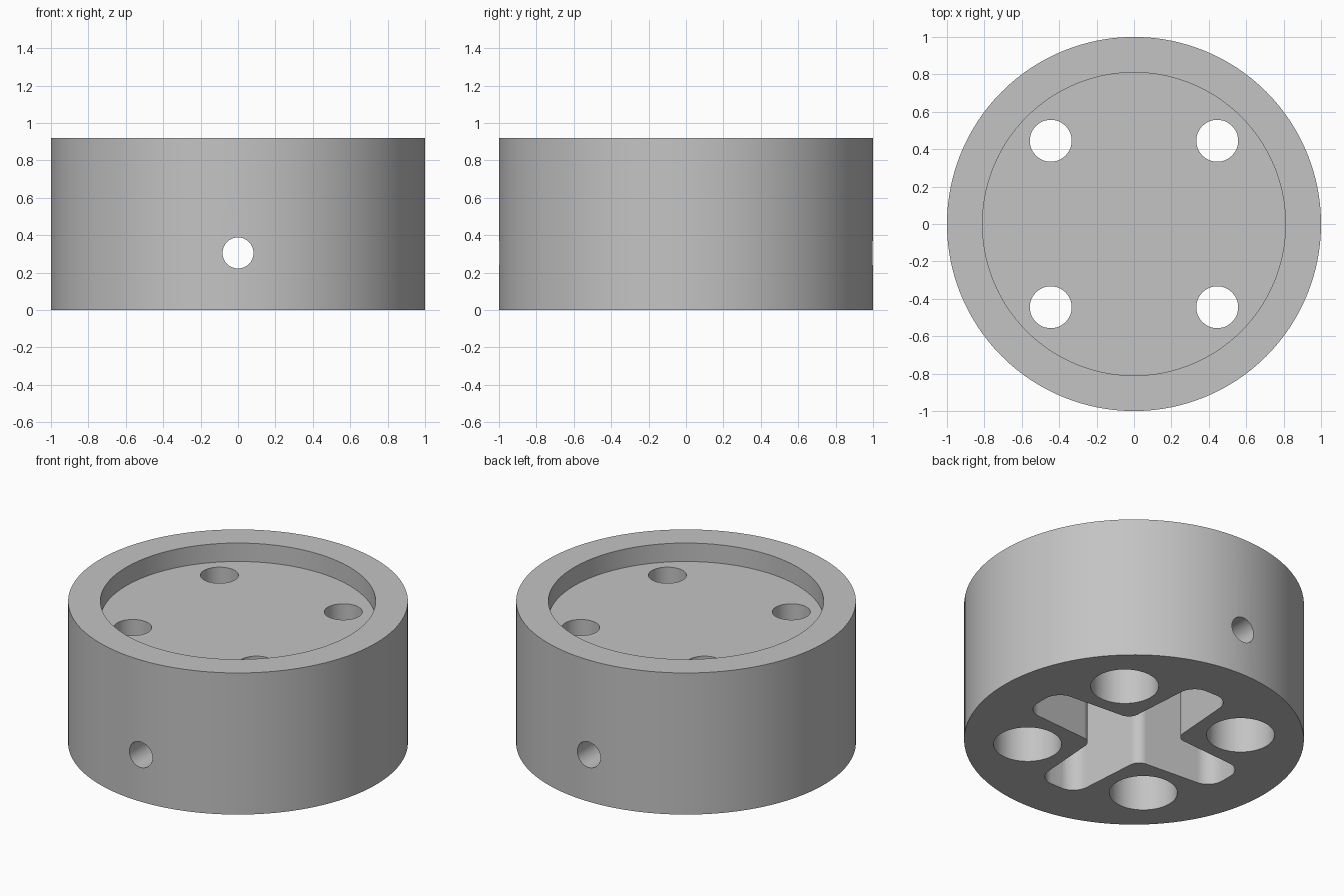
import bpy, bmesh, math
from mathutils import Matrix, Vector

cube = bpy.data.objects.get("Cube")
if cube:
    bpy.data.objects.remove(cube, do_unlink=True)

HEIGHT = 0.92
FLOOR = 0.80       # floor of the round top recess
POCKET = 0.60      # depth of the underside pockets
BOLT = 0.445       # bolt position along x and y

grey = bpy.data.materials.new("plain grey")
grey.use_nodes = True
grey.diffuse_color = (0.55, 0.55, 0.55, 1)
grey.node_tree.nodes["Principled BSDF"].inputs["Base Color"].default_value = (0.55, 0.55, 0.55, 1)


def add_object(name, bm):
    bmesh.ops.recalc_face_normals(bm, faces=bm.faces)
    mesh = bpy.data.meshes.new(name)
    bm.to_mesh(mesh)
    bm.free()
    mesh.materials.append(grey)
    obj = bpy.data.objects.new(name, mesh)
    bpy.context.collection.objects.link(obj)
    return obj


def cylinder(name, radius, z0, z1, x=0, y=0, sides=64):
    bm = bmesh.new()
    bmesh.ops.create_cone(bm, cap_ends=True, segments=sides, radius1=radius, radius2=radius,
                          depth=z1 - z0, matrix=Matrix.Translation((x, y, (z0 + z1) / 2)))
    return add_object(name, bm)


def cross_cutter(name, root, tip, reach, z0, z1):
    """Four tapered arms with rounded tips and rounded inner corners."""
    bm = bmesh.new()
    verts = []
    for k in range(4):
        turn = Matrix.Rotation(k * math.pi / 2, 3, 'Z')
        for p in ((root, -root), (reach, -tip), (reach, tip)):
            verts.append(bm.verts.new(turn @ Vector((*p, z0))))
    base = bm.faces.new(verts)
    side = bmesh.ops.extrude_face_region(bm, geom=[base])["geom"]
    bmesh.ops.translate(bm, vec=(0, 0, z1 - z0),
                        verts=[v for v in side if isinstance(v, bmesh.types.BMVert)])
    for inner, radius in ((False, 0.10), (True, 0.06)):
        edges = []
        for e in bm.edges:
            a, b = (v.co for v in e.verts)
            upright = (a - b).xy.length < 1e-5
            is_root = abs(abs(a.x) - root) < 1e-4 and abs(abs(a.y) - root) < 1e-4
            is_tip = max(abs(a.x), abs(a.y)) > reach - 1e-4 and abs(min(abs(a.x), abs(a.y)) - tip) < 1e-4
            if upright and (is_root if inner else is_tip):
                edges.append(e)
        bmesh.ops.bevel(bm, geom=edges, offset=radius, segments=10, profile=0.5, affect='EDGES')
    return add_object(name, bm)


# Round body
hub = cylinder("hub_body", 1.0, 0, HEIGHT, sides=128)

# Top recess, underside cross pocket and cross-drilled screw hole
cutters = [cylinder("recess_cutter", 0.81, FLOOR, HEIGHT + 0.2, sides=128),
           cross_cutter("cross_cutter", 0.178, 0.14, 0.71, -0.2, POCKET)]
screw = cylinder("screw_hole_cutter", 0.083, -1.2, 1.2, sides=48)
screw.data.transform(Matrix.Translation((0, 0, 0.305)) @ Matrix.Rotation(math.pi / 2, 4, 'X'))
cutters.append(screw)

# Bolt holes with wide counterbores from below
for sx in (-1, 1):
    for sy in (-1, 1):
        x, y = sx * BOLT, sy * BOLT
        cutters.append(cylinder("counterbore_cutter", 0.20, -0.2, POCKET, x, y))
        cutters.append(cylinder("bolt_hole_cutter", 0.112, POCKET - 0.1, HEIGHT + 0.1, x, y, 48))

for cutter in cutters:
    cutter.hide_render = True
    mod = hub.modifiers.new(cutter.name, 'BOOLEAN')
    mod.operation = 'DIFFERENCE'
    mod.solver = 'EXACT'
    mod.object = cutter

# Bake the cuts and remove the cutters
bpy.context.view_layer.update()
graph = bpy.context.evaluated_depsgraph_get()
baked = bpy.data.meshes.new_from_object(hub.evaluated_get(graph))
hub.modifiers.clear()
hub.data = baked
baked.name = "hub_body"
baked.materials.clear()
baked.materials.append(grey)
for poly in baked.polygons:
    poly.material_index = 0
for cutter in cutters:
    bpy.data.objects.remove(cutter, do_unlink=True)

bpy.ops.object.select_all(action='DESELECT')
hub.select_set(True)
bpy.context.view_layer.objects.active = hub
bpy.ops.object.shade_smooth_by_angle(angle=math.radians(30))
